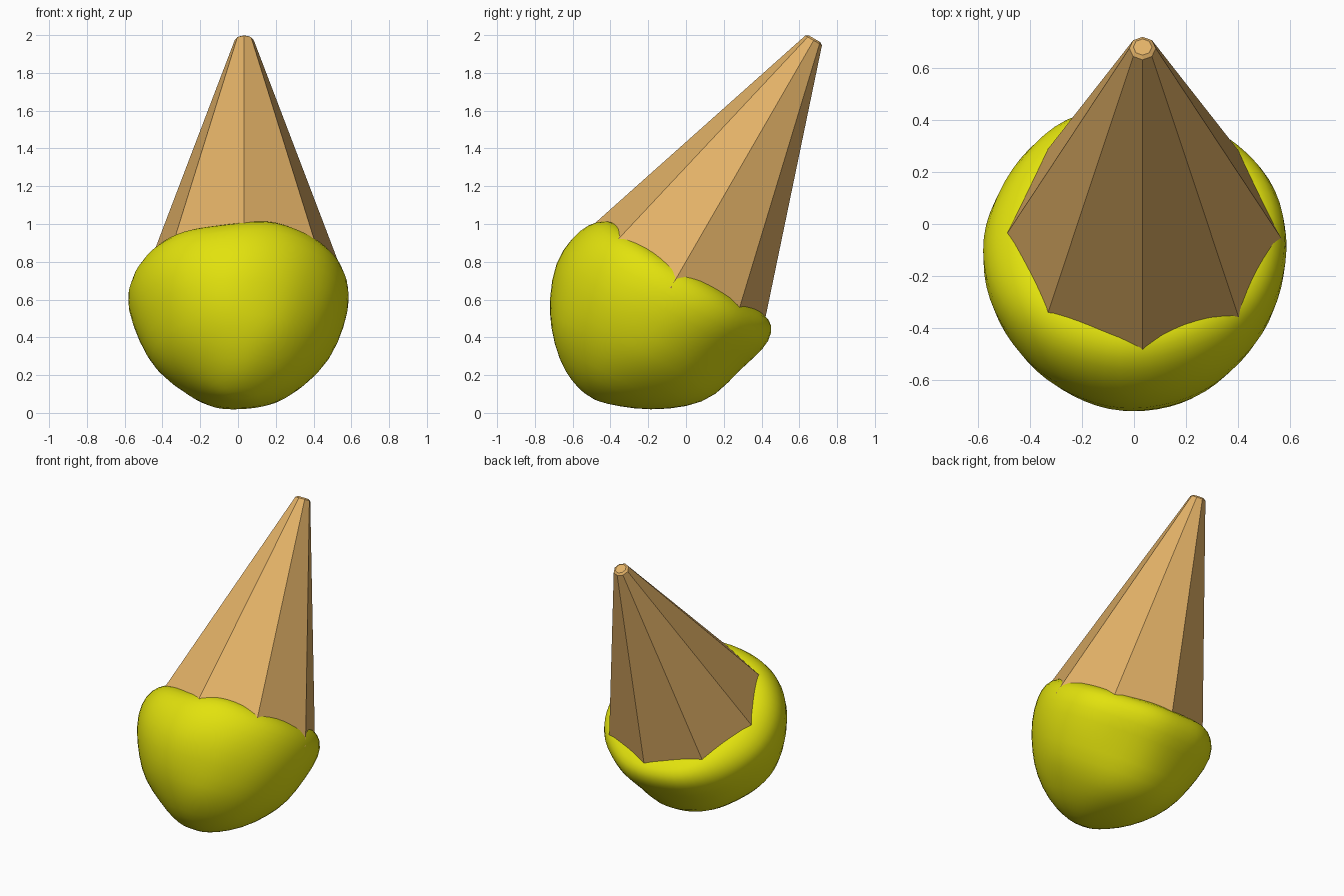
import bpy, bmesh, math
from mathutils import Vector, noise

if "Cube" in bpy.data.objects:
    bpy.data.objects.remove(bpy.data.objects["Cube"])

# Tilted frame shared by cone and scoop: origin at the centre of the cone's rim
ORIGIN = Vector((0, -0.05, 0.735))
AXIS = Vector((0, 0.5, 0.866))
FRONT = Vector((0, -0.866, 0.5))


def place(u, v, w):
    return ORIGIN + Vector((u, 0, 0)) + FRONT * v + AXIS * w


def material(name, rgb):
    m = bpy.data.materials.new(name)
    m.diffuse_color = (*rgb, 1)
    m.use_nodes = True
    m.node_tree.nodes["Principled BSDF"].inputs["Base Color"].default_value = m.diffuse_color
    return m


def loft(name, rings, mat, smooth):
    """Skin closed rings of points and cap both ends."""
    bm = bmesh.new()
    vr = [[bm.verts.new(p) for p in ring] for ring in rings]
    n = len(vr[0])
    for a, b in zip(vr, vr[1:]):
        for i in range(n):
            bm.faces.new((a[i], a[(i + 1) % n], b[(i + 1) % n], b[i]))
    for ring in (vr[0], vr[-1]):
        if smooth:
            c = bm.verts.new(sum((v.co for v in ring), Vector()) / n)
            for i in range(n):
                bm.faces.new((ring[i], ring[(i + 1) % n], c))
        else:
            bm.faces.new(ring)
    bmesh.ops.recalc_face_normals(bm, faces=bm.faces)
    for f in bm.faces:
        f.smooth = smooth
    me = bpy.data.meshes.new(name)
    bm.to_mesh(me)
    bm.free()
    me.materials.append(mat)
    ob = bpy.data.objects.new(name, me)
    bpy.context.collection.objects.link(ob)
    return ob


# Eight-sided wafer cone with a small chamfered tip
cone_rings = []
for w, r in ((-0.08, 0.551), (1.434, 0.051), (1.444, 0.036)):
    cone_rings.append([place(0.033 + r * math.sin(k * math.pi / 4),
                             -0.01 + r * math.cos(k * math.pi / 4), w)
                       for k in range(8)])
loft("wafer_cone", cone_rings, material("wafer tan", (0.76, 0.44, 0.135)), False)

# Lumpy scoop: height, then front, rear, left and right radius
profile = (
    (-0.787, 0.11, -0.03, 0.07, 0.07), (-0.765, 0.20, 0.08, 0.15, 0.15),
    (-0.70, 0.31, 0.245, 0.27, 0.29), (-0.58, 0.445, 0.40, 0.41, 0.42),
    (-0.45, 0.52, 0.505, 0.50, 0.51), (-0.27, 0.585, 0.54, 0.58, 0.575),
    (-0.11, 0.578, 0.61, 0.605, 0.605), (-0.01, 0.54, 0.60, 0.55, 0.58),
    (0.04, 0.48, 0.55, 0.48, 0.52), (0.055, 0.41, 0.45, 0.40, 0.43),
    (0.04, 0.25, 0.25, 0.25, 0.25))
scoop_rings = []
for w, front, rear, left, right in profile:
    ring = []
    mid_v, half_v = (front - rear) / 2, (front + rear) / 2
    for k in range(32):
        a = k * math.tau / 32
        s, c = math.sin(a), math.cos(a)
        p = place(s * (right if s > 0 else left), mid_v + c * half_v, w)
        # Soft lumps, plus a raised blob on the front lip
        out = (p - place(0, 0, -0.25)).normalized()
        p += out * noise.noise(p * 3.5 + Vector((2.3, 0.7, 5.1))) * 0.022
        blob = (p - Vector((0.2, -0.42, 0.97))).length
        p += AXIS * 0.03 * math.exp(-(blob / 0.16) ** 2)
        p.z = max(p.z, 0.0)
        ring.append(p)
    scoop_rings.append(ring)
scoop = loft("ice_cream_scoop", scoop_rings,
             material("lemon yellow", (0.76, 0.76, 0.004)), True)
sub = scoop.modifiers.new("Soften", 'SUBSURF')
sub.levels = sub.render_levels = 1
